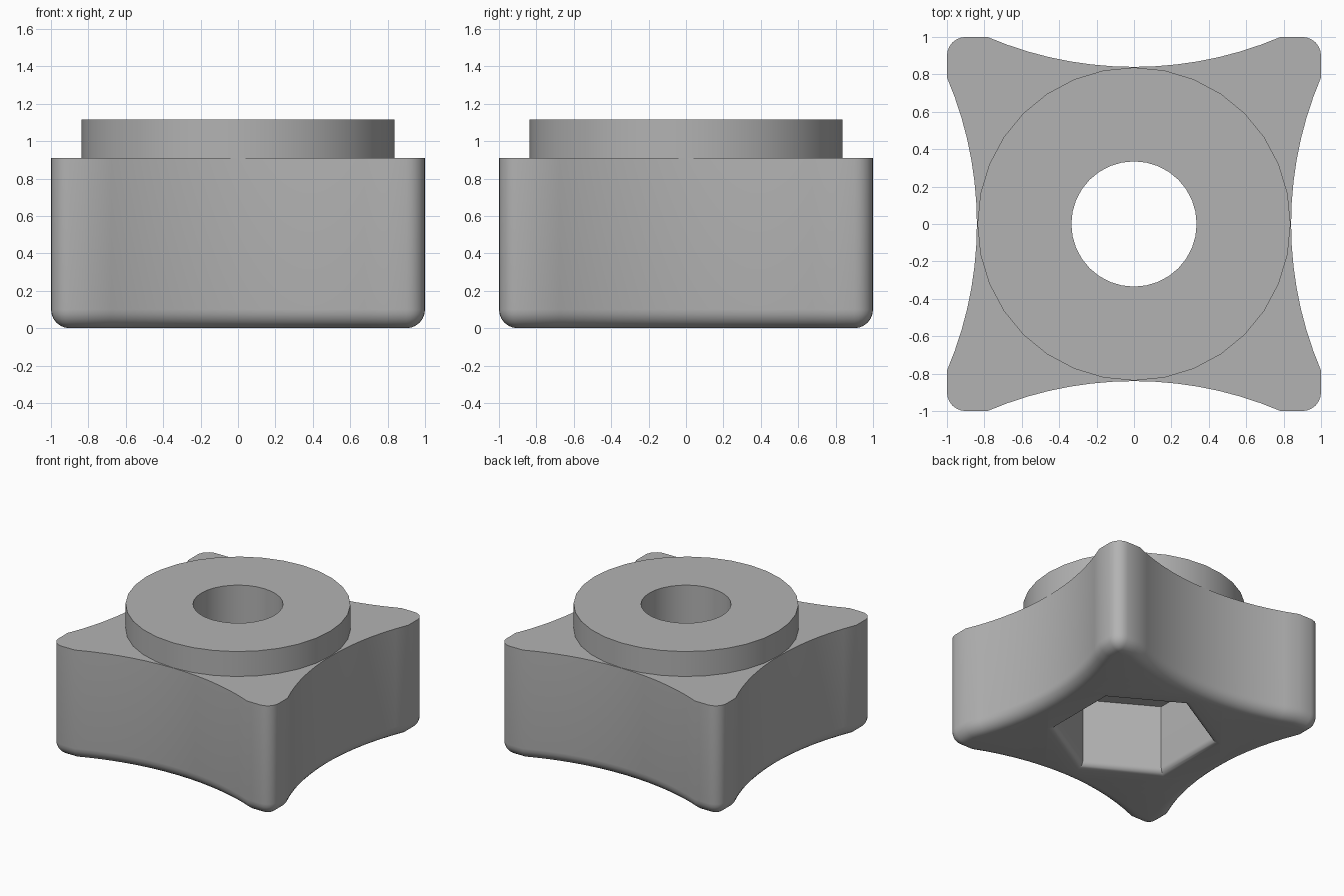
import bpy, bmesh
from math import sin, cos, pi, sqrt, asin

cube = bpy.data.objects.get("Cube")
if cube:
    bpy.data.objects.remove(cube, do_unlink=True)

BODY_TOP, TOP = 0.91, 1.115
ROUND = 0.1            # corner and bottom edge radius
ARC_R, WAIST = 2.0, 0.84
HEX_R, HEX_ROUND, HEX_DEPTH = 0.6, 0.05, 0.58

grey = bpy.data.materials.new("mid grey")
grey.use_nodes = True
grey.diffuse_color = (0.45, 0.45, 0.45, 1)
grey.node_tree.nodes["Principled BSDF"].inputs["Base Color"].default_value = grey.diffuse_color


def loft(name, rings):
    """Skin a stack of equal-length rings and cap both ends."""
    bm = bmesh.new()
    loops = [[bm.verts.new(p) for p in ring] for ring in rings]
    n = len(loops[0])
    for a, b in zip(loops, loops[1:]):
        for i in range(n):
            j = (i + 1) % n
            bm.faces.new((a[i], a[j], b[j], b[i]))
    bm.faces.new(loops[0][::-1])
    bm.faces.new(loops[-1])
    bmesh.ops.remove_doubles(bm, verts=bm.verts, dist=1e-5)
    bmesh.ops.recalc_face_normals(bm, faces=bm.faces)
    mesh = bpy.data.meshes.new(name)
    bm.to_mesh(mesh)
    bm.free()
    mesh.materials.append(grey)
    obj = bpy.data.objects.new(name, mesh)
    bpy.context.collection.objects.link(obj)
    return obj


def circle(radius, z, sides, start=0.0):
    return [(radius * cos(start + 2 * pi * i / sides),
             radius * sin(start + 2 * pi * i / sides), z) for i in range(sides)]


def star_outline(inset, z, arc_steps=14, corner_steps=6):
    """Square outline with scooped sides and rounded corners, offset inwards."""
    edge, radius = 1 - inset, ARC_R + inset
    centre = WAIST + ARC_R
    half = asin(sqrt(radius ** 2 - (centre - edge) ** 2) / radius)
    corner = max(ROUND - inset, 0.002)
    side = []
    for i in range(arc_steps + 1):
        a = half * (2 * i / arc_steps - 1)
        side.append((centre - radius * cos(a), radius * sin(a)))
    for i in range(corner_steps + 1):
        a = pi / 2 * i / corner_steps
        side.append((edge - corner + corner * cos(a), edge - corner + corner * sin(a)))
    points = []
    for _ in range(4):
        points += [(x, y, z) for x, y in side]
        side = [(-y, x) for x, y in side]
    return points


def combine(target, other, operation):
    mod = target.modifiers.new(operation.lower(), 'BOOLEAN')
    mod.operation, mod.solver, mod.object = operation, 'EXACT', other
    bpy.context.view_layer.objects.active = target
    bpy.ops.object.modifier_apply(modifier=mod.name)
    bpy.data.objects.remove(other, do_unlink=True)


# Scooped body with a rounded bottom edge
angles = [pi / 2 * i / 6 for i in range(7)]
rings = [star_outline(ROUND * (1 - sin(a)), ROUND * (1 - cos(a))) for a in angles]
knob = loft("clamping_knob", rings + [star_outline(0, BODY_TOP)])

# Raised round collar
collar = loft("collar", [circle(WAIST - 0.003, z, 32) for z in (BODY_TOP - 0.1, TOP)])
combine(knob, collar, 'UNION')

# Through hole
hole = loft("hole_cutter", [circle(0.335, z, 32) for z in (0.3, TOP + 0.1)])
combine(knob, hole, 'DIFFERENCE')

# Hexagonal nut pocket with a rounded lip
flare = HEX_ROUND / cos(pi / 6)
rings = [circle(HEX_R + flare, -0.05, 6, pi / 6)]
rings += [circle(HEX_R + flare * (1 - sin(a)), HEX_ROUND * (1 - cos(a)), 6, pi / 6) for a in angles]
rings.append(circle(HEX_R, HEX_DEPTH, 6, pi / 6))
combine(knob, loft("nut_pocket_cutter", rings), 'DIFFERENCE')

# Smooth curved walls, crisp edges
bpy.ops.object.select_all(action='DESELECT')
knob.select_set(True)
bpy.context.view_layer.objects.active = knob
bpy.ops.object.shade_smooth_by_angle(angle=pi / 6)
